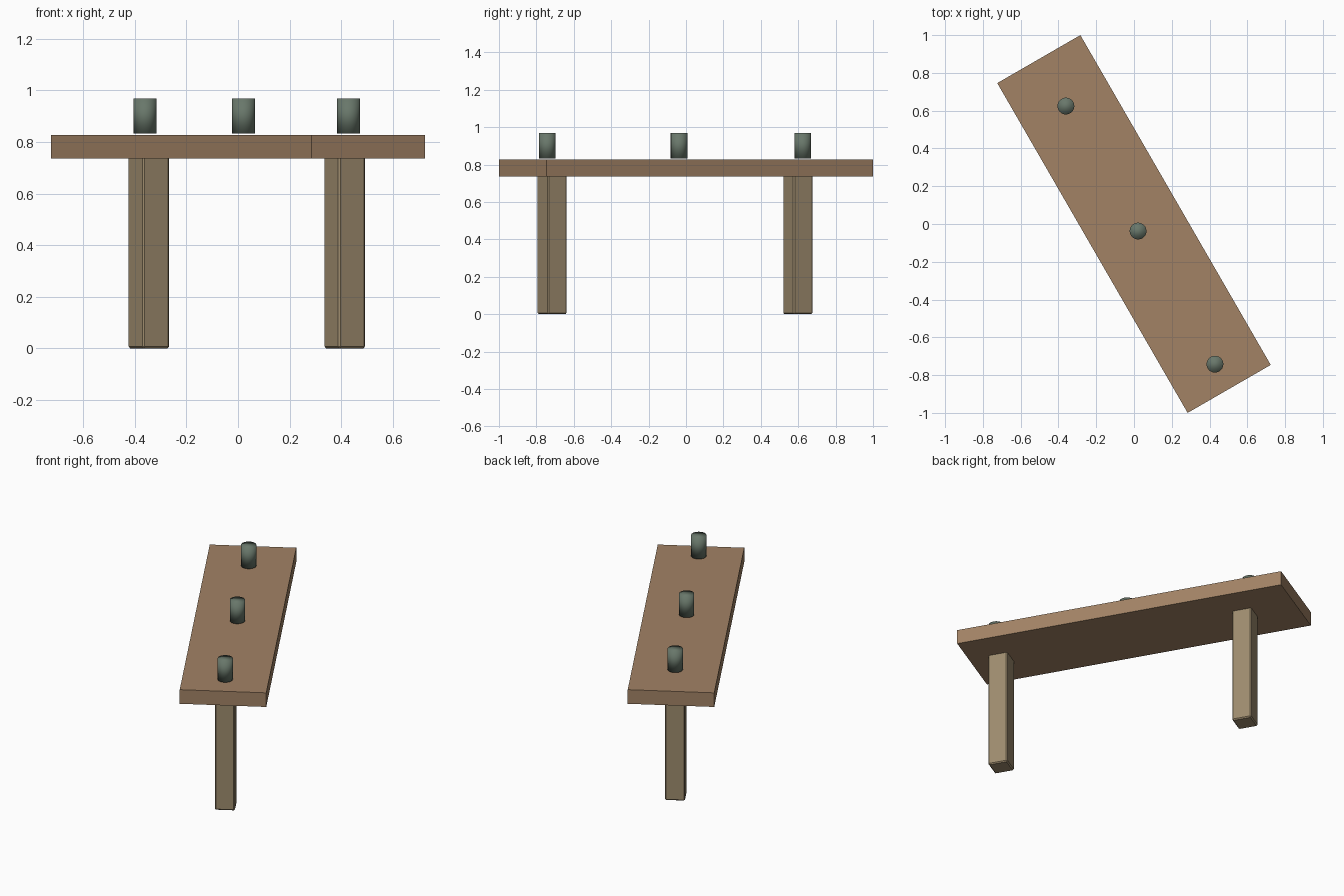
import bpy
from math import radians, cos, sin

if "Cube" in bpy.data.objects:
    bpy.data.objects.remove(bpy.data.objects["Cube"])

ANGLE = radians(-60)


def material(name, rgb):
    m = bpy.data.materials.new(name)
    m.diffuse_color = (*rgb, 1)
    m.use_nodes = True
    m.node_tree.nodes["Principled BSDF"].inputs["Base Color"].default_value = m.diffuse_color
    return m


wood = material("brown_wood", (0.36, 0.225, 0.13))
leg_wood = material("pale_wood", (0.34, 0.26, 0.155))
green = material("grey_green", (0.14, 0.185, 0.145))


def along(d, z):
    """Point on the bench's long centre line."""
    return (d * cos(ANGLE), d * sin(ANGLE), z)


def box(name, d, z0, z1, length, width, mat, bevel=0):
    bpy.ops.mesh.primitive_cube_add(size=1, location=along(d, (z0 + z1) / 2),
                                    rotation=(0, 0, ANGLE))
    ob = bpy.context.object
    ob.name = name
    ob.scale = (length, width, z1 - z0)
    bpy.ops.object.transform_apply(location=False, rotation=False, scale=True)
    ob.data.materials.append(mat)
    if bevel:
        mod = ob.modifiers.new("edge_chamfer", 'BEVEL')
        mod.width = bevel
        mod.segments = 1
    return ob


# Table top
box("table_top", 0, 0.735, 0.826, 2.016, 0.508, wood)

# Two chamfered legs on the centre line
for name, d in (("back_leg", -0.691), ("front_leg", 0.827)):
    box(name, d, 0, 0.742, 0.119, 0.119, leg_wood, 0.007)

# Three smooth round cans standing just above the top
for i, d in enumerate((-0.721, 0.043, 0.857)):
    bpy.ops.mesh.primitive_cylinder_add(vertices=32, radius=0.0445, depth=0.135,
                                        location=along(d, 0.901), rotation=(0, 0, ANGLE))
    can = bpy.context.object
    can.name = f"can_{i + 1}"
    can.data.materials.append(green)
    bpy.ops.object.shade_smooth()
